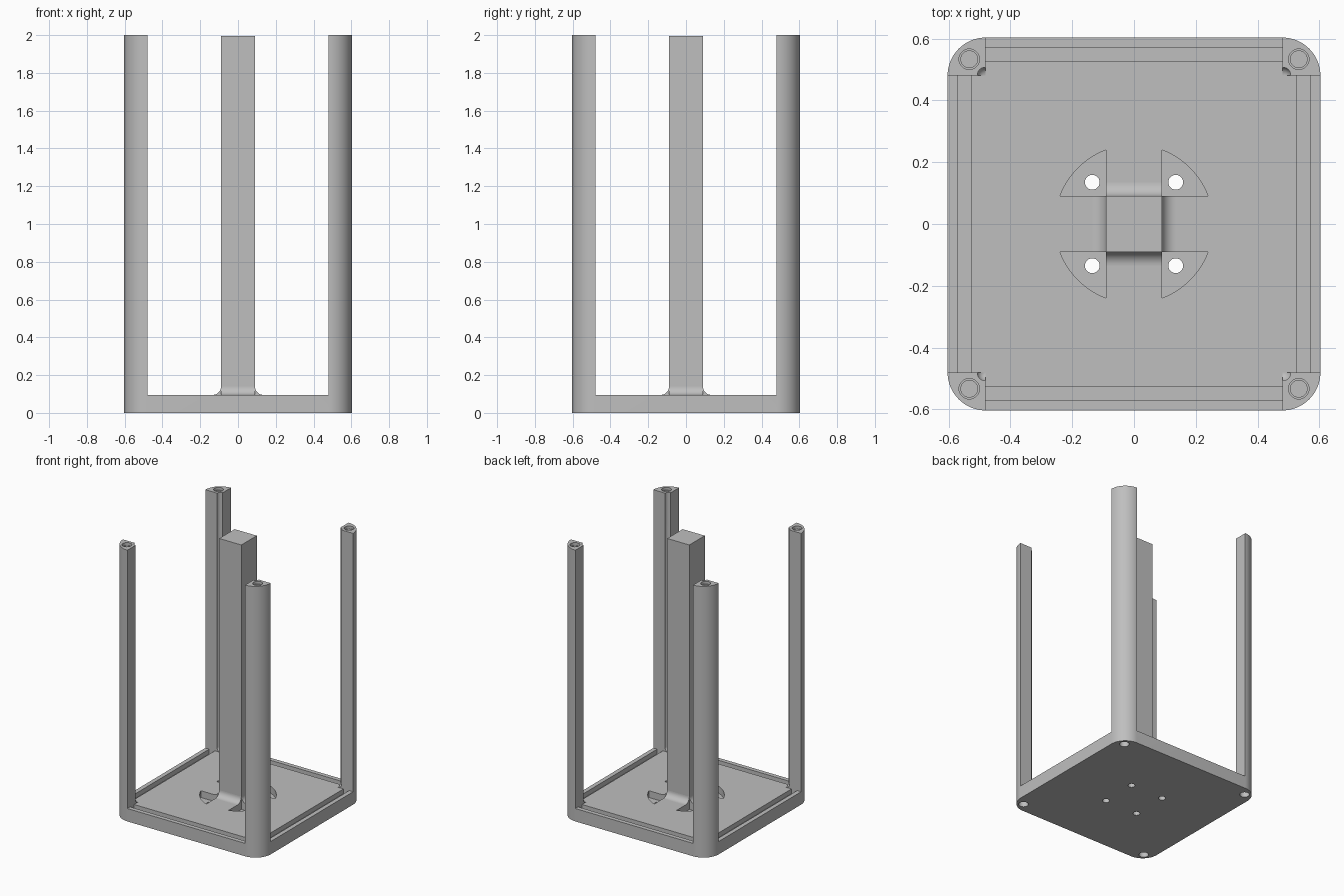
import bpy
import bmesh
from math import sin, cos, pi, sqrt, atan2

if "Cube" in bpy.data.objects:
    bpy.data.objects.remove(bpy.data.objects["Cube"])

HALF, INNER, RADIUS = 0.603, 0.48, 0.123   # tray half width, leg inner face, corner radius
DECK, TOP = 0.095, 2.0                     # tray height, leg height
COL = 0.09                                 # half width of the column
QUADS = [(1, 1), (-1, 1), (-1, -1), (1, -1)]

grey = bpy.data.materials.new("plain grey")
grey.use_nodes = True
grey.diffuse_color = (0.52, 0.52, 0.52, 1)
grey.node_tree.nodes["Principled BSDF"].inputs["Base Color"].default_value = grey.diffuse_color


def finish(name, bm):
    bmesh.ops.recalc_face_normals(bm, faces=bm.faces)
    mesh = bpy.data.meshes.new(name)
    bm.to_mesh(mesh)
    bm.free()
    mesh.materials.append(grey)
    obj = bpy.data.objects.new(name, mesh)
    bpy.context.collection.objects.link(obj)
    return obj


def prism(name, outline, z0, z1):
    bm = bmesh.new()
    face = bm.faces.new([bm.verts.new((x, y, z0)) for x, y in outline])
    walls = bmesh.ops.extrude_face_region(bm, geom=[face])["geom"]
    for v in walls:
        if isinstance(v, bmesh.types.BMVert):
            v.co.z = z1
    return finish(name, bm)


def box(name, x0, x1, y0, y1, z0, z1):
    return prism(name, [(x0, y0), (x1, y0), (x1, y1), (x0, y1)], z0, z1)


def arc(cx, cy, r, a0, a1, n):
    return [(cx + r * cos(a0 + (a1 - a0) * i / n), cy + r * sin(a0 + (a1 - a0) * i / n))
            for i in range(n + 1)]


def rod(x, y, r, z0, z1):
    return prism("drill", arc(x, y, r, 0, 2 * pi, 32)[:-1], z0, z1)


def select(obj):
    bpy.ops.object.select_all(action="DESELECT")
    obj.select_set(True)
    bpy.context.view_layer.objects.active = obj


def cut(obj, cutter):
    cutter.hide_render = True
    mod = obj.modifiers.new("cut", "BOOLEAN")
    mod.operation, mod.solver, mod.object = "DIFFERENCE", "EXACT", cutter
    select(obj)
    bpy.ops.object.modifier_apply(modifier=mod.name)
    bpy.data.objects.remove(cutter)


# Rounded block, opened through both directions to leave a tray and four legs
outline = []
for i, (sx, sy) in enumerate(QUADS):
    c = HALF - RADIUS
    outline += arc(sx * c, sy * c, RADIUS, i * pi / 2, (i + 1) * pi / 2, 16)
frame = prism("tray_and_legs", outline, 0, TOP)
cut(frame, box("opening", -INNER, INNER, -1, 1, DECK, 3))
cut(frame, box("opening", -1, 1, -INNER, INNER, DECK, 3))

# Panel grooves along each edge of the tray
for s in (1, -1):
    a, b = sorted((s * 0.525, s * 0.571))
    cut(frame, box("groove", a, b, -INNER, INNER, 0.06, 0.3))
    cut(frame, box("groove", -INNER, INNER, a, b, 0.06, 0.3))

for sx, sy in QUADS:
    # Stepped screw holes in the leg tops and feet
    x, y = sx * 0.533, sy * 0.533
    cut(frame, rod(x, y, 0.033, TOP - 0.02, TOP + 0.1))
    cut(frame, rod(x, y, 0.027, TOP - 0.25, TOP + 0.1))
    cut(frame, rod(x, y, 0.033, -0.1, 0.06))

    # Round notch down the inner edge of each leg, with a rounded lower end
    bm = bmesh.new()
    bmesh.ops.create_uvsphere(bm, u_segments=24, v_segments=12, radius=0.028)
    for v in bm.verts:
        v.co.z += 0.124 if v.co.z < 0.001 else 2.1
        v.co.x += sx * INNER
        v.co.y += sy * INNER
    cut(frame, finish("notch", bm))

    # Pocket with a through hole beside each corner of the column
    r = 0.256
    a = atan2(COL, sqrt(r * r - COL * COL))
    sector = [(COL, COL)] + arc(0, 0, r, a, pi / 2 - a, 20)
    cut(frame, prism("pocket", [(sx * px, sy * py) for px, py in sector], 0.045, 0.3))
    cut(frame, rod(sx * 0.135, sy * 0.135, 0.024, -0.1, 0.2))

# Central column
column = box("column", -COL, COL, -COL, COL, 0.04, 1.995)

# Curved fillet at the foot of each column face
R = 0.045
fillets = []
for i in range(4):
    profile = [(COL, DECK)] + arc(COL + R, DECK + R, R, 1.5 * pi, pi, 10)
    fillet = prism("column_fillet_%d" % (i + 1), profile, -COL, COL)
    for v in fillet.data.vertices:
        out, up, side = v.co
        v.co = (out * cos(i * pi / 2) - side * sin(i * pi / 2),
                out * sin(i * pi / 2) + side * cos(i * pi / 2), up)
    bm = bmesh.new()
    bm.from_mesh(fillet.data)
    bmesh.ops.recalc_face_normals(bm, faces=bm.faces)
    bm.to_mesh(fillet.data)
    bm.free()
    fillets.append(fillet)

for obj in [frame] + fillets:
    select(obj)
    bpy.ops.object.shade_smooth_by_angle(angle=pi / 6)
